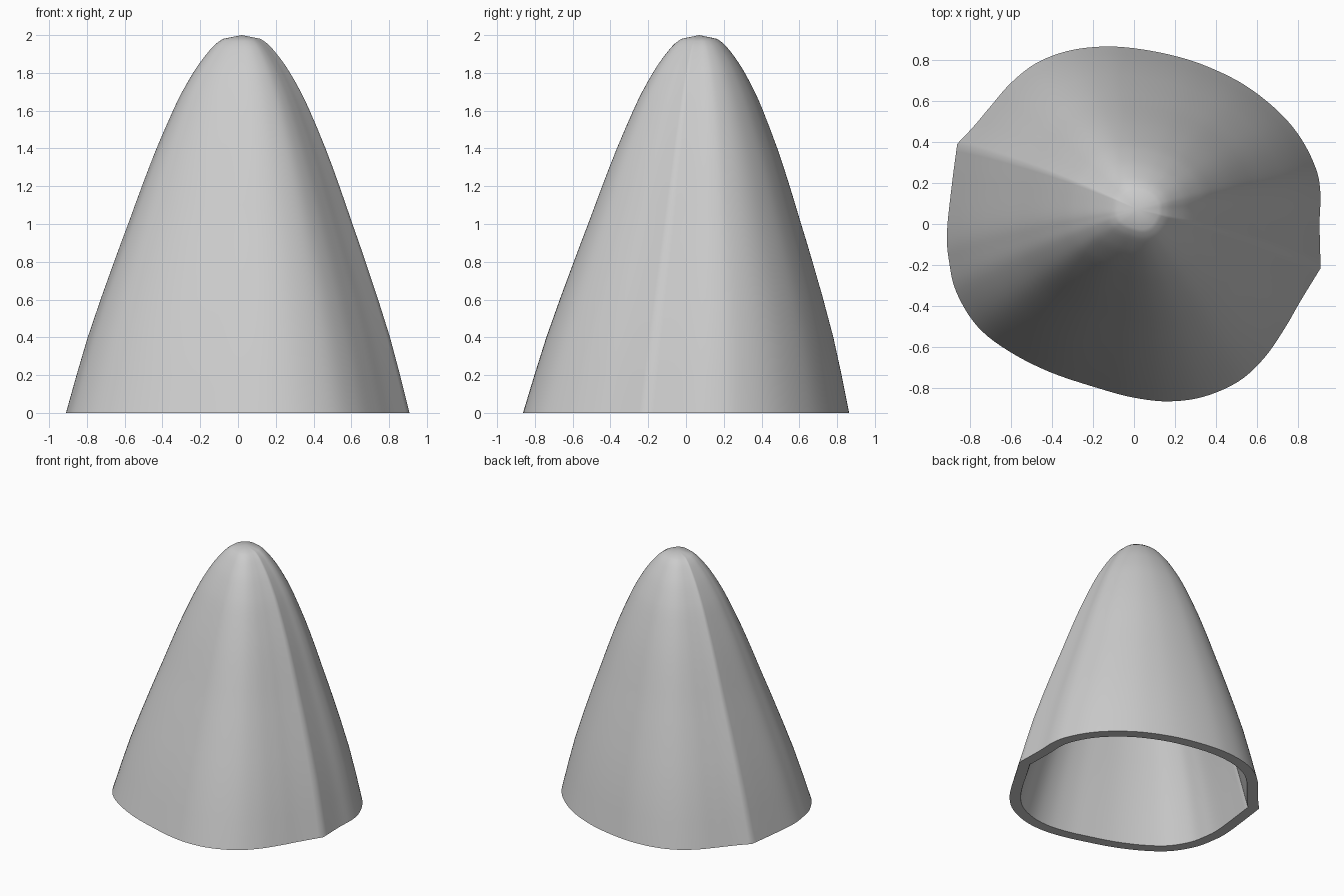
import bpy
import bmesh
from math import radians
from mathutils import Vector

default_cube = bpy.data.objects.get("Cube")
if default_cube:
    bpy.data.objects.remove(default_cube, do_unlink=True)

# Plan outline at the base: two smooth curves meeting at two creased corners
FRONT_CURVE = [(-.86, .39), (-.885, .2), (-.91, -.04), (-.9, -.18), (-.865, -.33), (-.765, -.495),
               (-.615, -.615), (-.41, -.72), (-.17, -.8), (.0, -.845), (.17, -.863), (.34, -.84),
               (.51, -.765), (.635, -.65), (.735, -.505), (.81, -.375), (.908, -.215)]
BACK_CURVE = [(.908, -.215), (.903, .0), (.907, .15), (.885, .27), (.81, .42), (.7, .55),
              (.54, .675), (.36, .765), (.19, .82), (.0, .855), (-.16, .863), (-.33, .84),
              (-.48, .78), (-.6, .685), (-.7, .57), (-.78, .475), (-.86, .39)]

# Height and relative width of the dome
PROFILE = [(0, 1), (.4, .88), (.8, .732), (1, .653), (1.2, .575), (1.4, .492), (1.6, .398),
           (1.7, .345), (1.8, .282), (1.86, .238), (1.92, .186), (1.955, .149), (1.98, .11)]
TIP = Vector((.02, .07))
HEIGHT = 2.0
THICKNESS = .08


def smooth_path(points, steps):
    """Catmull-Rom curve through the points, without the last one."""
    pts = [Vector(p) for p in points]
    pts = [2 * pts[0] - pts[1]] + pts + [2 * pts[-1] - pts[-2]]
    path = []
    for a, b, c, d in zip(pts, pts[1:], pts[2:], pts[3:]):
        for i in range(steps):
            t = i / steps
            path.append(b + .5 * t * (c - a + t * (2 * a - 5 * b + 4 * c - d
                                                   + t * (3 * (b - c) + d - a))))
    return path


outline = smooth_path(FRONT_CURVE, 5) + smooth_path(BACK_CURVE, 5)
profile = smooth_path(PROFILE, 2) + [Vector(PROFILE[-1])]
count = len(outline)

# Outer skin: shrinking outlines stacked up to a tip
bm = bmesh.new()
rings = []
for z, size in profile:
    centre = TIP * (1 - (1 - z / HEIGHT) ** 1.5)
    rings.append([bm.verts.new((*(p * size + centre), z)) for p in outline])
tip = bm.verts.new((*TIP, HEIGHT))
for low, high in zip(rings, rings[1:]):
    for i in range(count):
        j = (i + 1) % count
        bm.faces.new((low[i], low[j], high[j], high[i]))
for i in range(count):
    bm.faces.new((rings[-1][i], rings[-1][(i + 1) % count], tip))
bm.normal_update()

# Inner skin: the outer one moved inwards by an even thickness
outer_faces = list(bm.faces)
inner = {}
for v in list(bm.verts):
    normal = v.normal.copy()
    if v.co.z == 0:
        normal.z = 0
        normal.normalize()
    inner[v] = bm.verts.new(v.co - normal * THICKNESS)
for face in outer_faces:
    bm.faces.new([inner[v] for v in reversed(face.verts)])

# Flat rim
base = rings[0]
for i in range(count):
    a, b = base[i], base[(i + 1) % count]
    bm.faces.new((b, a, inner[a], inner[b]))

mesh = bpy.data.meshes.new("hollow_shell")
bm.to_mesh(mesh)
bm.free()
shell = bpy.data.objects.new("hollow_shell", mesh)
bpy.context.collection.objects.link(shell)

# Plain grey
grey = bpy.data.materials.new("plain_grey")
grey.use_nodes = True
colour = (.6, .6, .6, 1)
grey.diffuse_color = colour
grey.node_tree.nodes["Principled BSDF"].inputs["Base Color"].default_value = colour
mesh.materials.append(grey)

# Smooth skin with a sharp rim
bpy.ops.object.select_all(action="DESELECT")
shell.select_set(True)
bpy.context.view_layer.objects.active = shell
bpy.ops.object.shade_smooth_by_angle(angle=radians(40))
